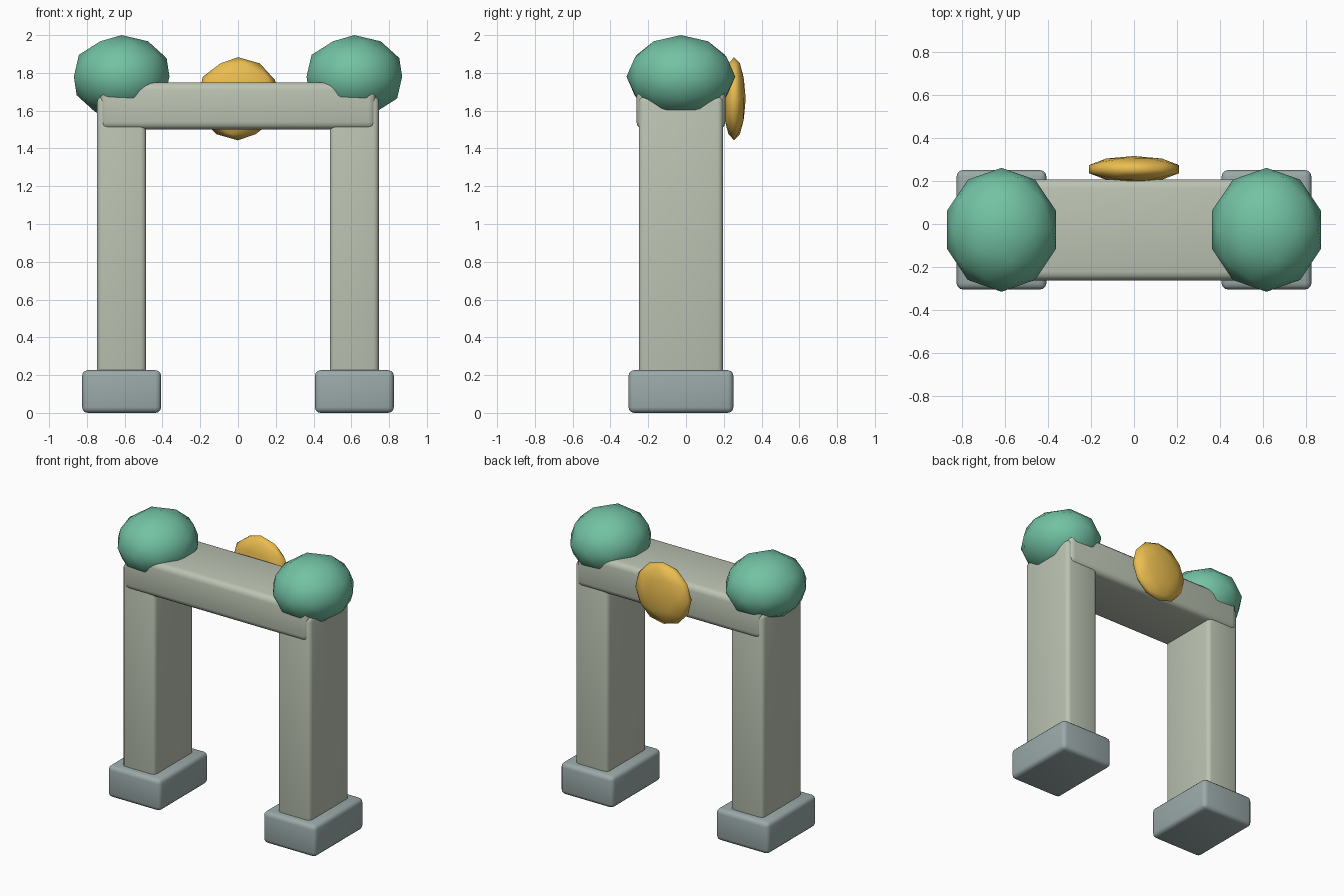
import bpy

if "Cube" in bpy.data.objects:
    bpy.data.objects.remove(bpy.data.objects["Cube"])

YC = -0.027   # depth centre of the gate body
PX = 0.616    # pillar centre distance from the middle


def material(name, rgb):
    m = bpy.data.materials.new(name)
    m.diffuse_color = (*rgb, 1)
    m.use_nodes = True
    m.node_tree.nodes["Principled BSDF"].inputs["Base Color"].default_value = m.diffuse_color
    return m


STONE = material("pale_stone", (0.50, 0.55, 0.45))
FOOT = material("grey_stone", (0.33, 0.40, 0.40))
GREEN = material("green", (0.17, 0.54, 0.37))
GOLD = material("gold", (0.83, 0.51, 0.08))


def finish(name, mat):
    ob = bpy.context.object
    ob.name = name
    ob.data.materials.append(mat)
    bpy.ops.object.shade_smooth()
    return ob


def block(name, centre, size, bevel, mat):
    bpy.ops.mesh.primitive_cube_add(size=1, location=centre)
    ob = bpy.context.object
    ob.scale = size
    bpy.ops.object.transform_apply(location=False, rotation=False, scale=True)
    mod = ob.modifiers.new("Rounded edges", 'BEVEL')
    mod.width = bevel
    mod.segments = 3
    return finish(name, mat)


def ball(name, centre, radii, mat):
    bpy.ops.mesh.primitive_ico_sphere_add(subdivisions=2, radius=1, location=centre)
    bpy.context.object.scale = radii
    bpy.ops.object.transform_apply(location=False, rotation=False, scale=True)
    return finish(name, mat)


# Feet, pillars and leafy tops on both sides
for side, s in (("left", -1), ("right", 1)):
    block(f"{side}_foot", (s * PX, YC, 0.113), (0.418, 0.555, 0.226), 0.03, FOOT)
    block(f"{side}_pillar", (s * PX, YC, 0.838), (0.26, 0.446, 1.675), 0.03, STONE)
    ball(f"{side}_bush", (s * PX, YC, 1.78), (0.266, 0.288, 0.22), GREEN)

# Lintel across the top
block("lintel", (0, YC, 1.625), (1.46, 0.47, 0.25), 0.04, STONE)

# Gold disc on the back of the lintel
ball("gold_disc", (0, 0.255, 1.663), (0.22, 0.061, 0.22), GOLD)
